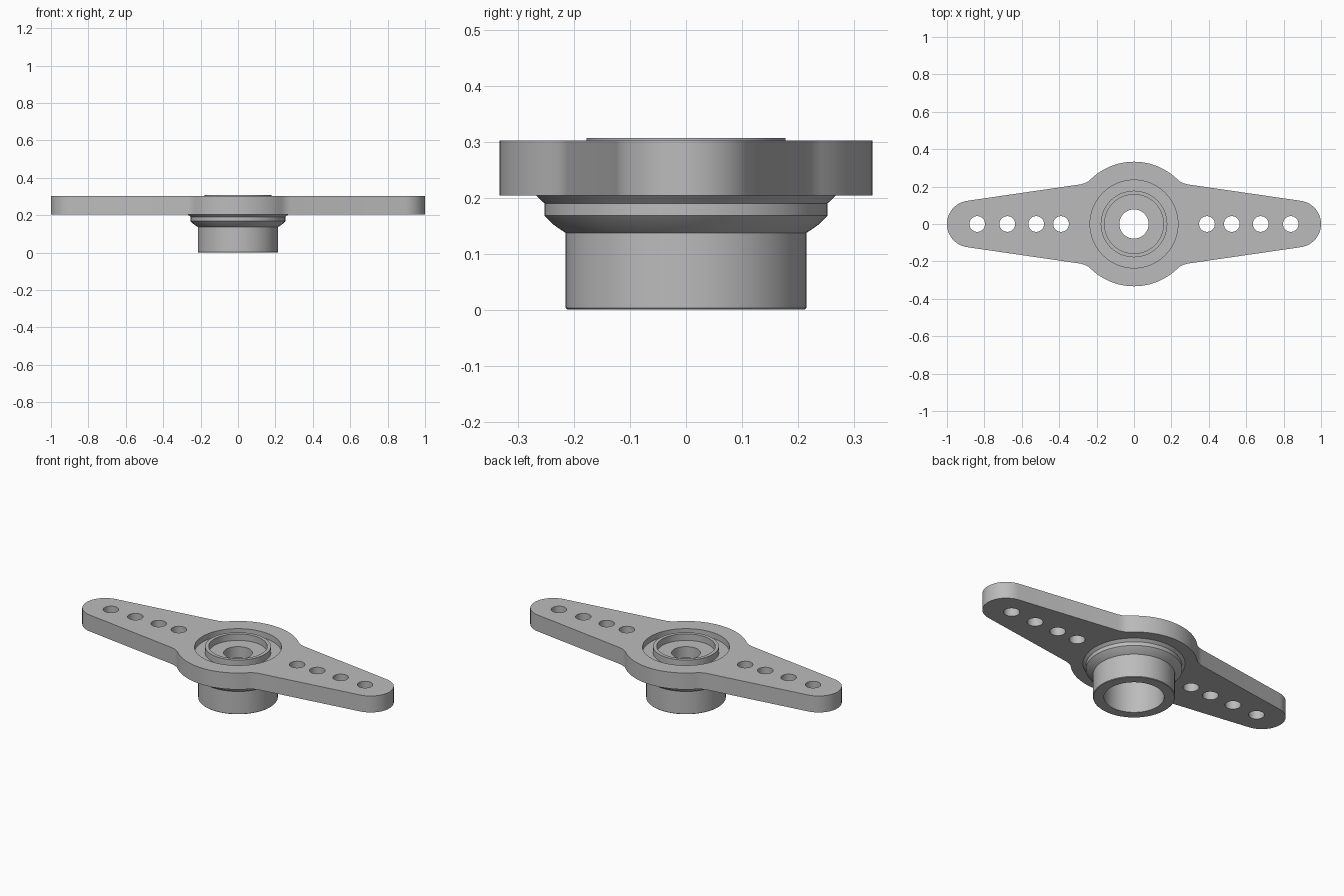
import bpy
import bmesh
from math import sin, cos, radians, pi

cube = bpy.data.objects.get("Cube")
if cube:
    bpy.data.objects.remove(cube, do_unlink=True)

grey = bpy.data.materials.new("grey plastic")
grey.use_nodes = True
colour = (0.5, 0.5, 0.5, 1)
grey.diffuse_color = colour
grey.node_tree.nodes["Principled BSDF"].inputs["Base Color"].default_value = colour

PLATE_BOTTOM, PLATE_TOP = 0.204, 0.302
RECESS_RADIUS, RECESS_FLOOR = 0.235, 0.268


def arc(cx, radius, start, end, steps):
    angles = [radians(start + (end - start) * i / steps) for i in range(steps + 1)]
    return [(cx + radius * cos(a), radius * sin(a)) for a in angles]


def circle(cx, radius, steps):
    return arc(cx, radius, 0, 360, steps)[:-1]


def finish(obj):
    bpy.ops.object.select_all(action='DESELECT')
    obj.select_set(True)
    bpy.context.view_layer.objects.active = obj
    if obj.type == 'CURVE':
        bpy.ops.object.convert(target='MESH')
        obj = bpy.context.object
        bm = bmesh.new()
        bm.from_mesh(obj.data)
        bmesh.ops.remove_doubles(bm, verts=bm.verts, dist=0.0001)
        bmesh.ops.recalc_face_normals(bm, faces=bm.faces)
        bm.to_mesh(obj.data)
        bm.free()
    obj.data.materials.clear()
    obj.data.materials.append(grey)
    bpy.ops.object.shade_smooth_by_angle(angle=radians(30))


# Arm plate: one quarter outline (tip, fillet, hub disc), mirrored both ways
fillet = [(0.285, 0.212), (0.262, 0.219), (0.245, 0.228)]
quarter = arc(0.875, 0.125, 0, 81.8, 12) + fillet + arc(0, 0.333, 46.5, 90, 12)
half = quarter + [(-x, y) for x, y in reversed(quarter[:-1])]
outline = half + [(x, -y) for x, y in reversed(half[1:-1])]

# Round openings: central recess and four link holes on each arm
loops = [outline, circle(0, RECESS_RADIUS, 64)]
for x in (0.39, 0.523, 0.677, 0.838):
    loops += [circle(side * x, 0.042, 32) for side in (1, -1)]

curve = bpy.data.curves.new("arm_plate", 'CURVE')
curve.dimensions = '2D'
curve.fill_mode = 'BOTH'
curve.extrude = (PLATE_TOP - PLATE_BOTTOM) / 2
for loop in loops:
    spline = curve.splines.new('POLY')
    spline.points.add(len(loop) - 1)
    for point, (x, y) in zip(spline.points, loop):
        point.co = (x, y, 0, 1)
    spline.use_cyclic_u = True
plate = bpy.data.objects.new("arm_plate", curve)
plate.location.z = (PLATE_TOP + PLATE_BOTTOM) / 2
bpy.context.collection.objects.link(plate)
finish(plate)

# Hub: stepped collar, socket below, raised ring and screw hole above
profile = [
    (0.158, 0), (0.212, 0), (0.215, 0.003), (0.215, 0.137),
    (0.237, 0.152), (0.253, 0.168), (0.253, 0.19), (0.268, PLATE_BOTTOM),
    (RECESS_RADIUS, PLATE_BOTTOM), (RECESS_RADIUS, RECESS_FLOOR),
    (0.178, RECESS_FLOOR), (0.178, 0.307), (0.158, 0.307),
    (0.158, RECESS_FLOOR), (0.078, RECESS_FLOOR), (0.078, 0.2), (0.158, 0.2),
]
bm = bmesh.new()
verts = [bm.verts.new((r, 0, z)) for r, z in profile]
edges = [bm.edges.new((verts[i - 1], verts[i])) for i in range(len(verts))]
bmesh.ops.spin(bm, geom=verts + edges, cent=(0, 0, 0), axis=(0, 0, 1),
               angle=2 * pi, steps=64, use_merge=True)
bmesh.ops.remove_doubles(bm, verts=bm.verts, dist=0.0001)
bmesh.ops.recalc_face_normals(bm, faces=bm.faces)
mesh = bpy.data.meshes.new("hub")
bm.to_mesh(mesh)
bm.free()
hub = bpy.data.objects.new("hub", mesh)
bpy.context.collection.objects.link(hub)
finish(hub)
